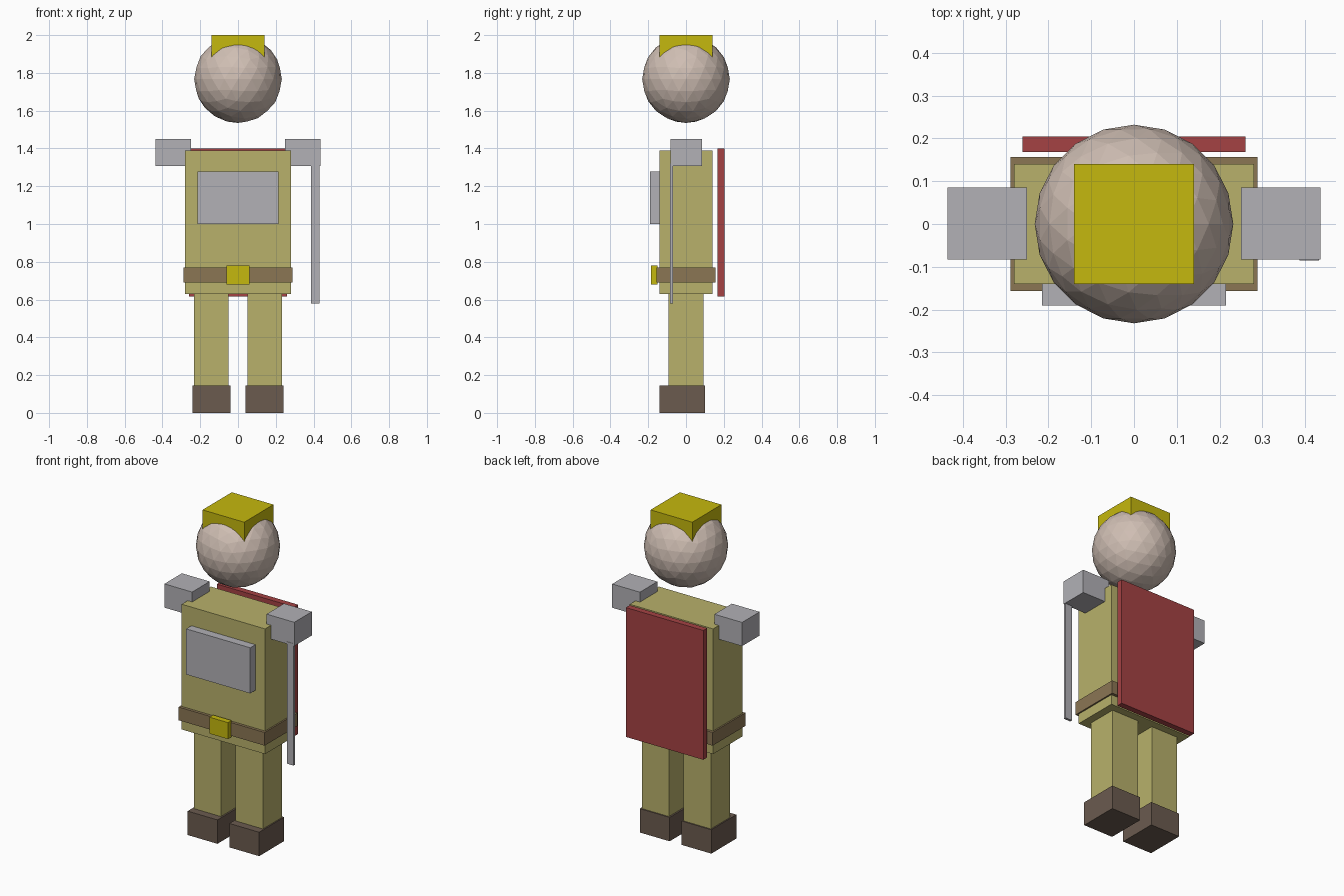
import bpy
import bmesh
from mathutils import Matrix, Vector

cube = bpy.data.objects.get("Cube")
if cube:
    bpy.data.objects.remove(cube, do_unlink=True)


def linear(c):
    c /= 255
    return c / 12.92 if c <= 0.04045 else ((c + 0.055) / 1.055) ** 2.4


def material(name, r, g, b):
    colour = (linear(r), linear(g), linear(b), 1)
    mat = bpy.data.materials.new(name)
    mat.use_nodes = True
    mat.diffuse_color = colour
    bsdf = next(n for n in mat.node_tree.nodes if n.type == 'BSDF_PRINCIPLED')
    bsdf.inputs["Base Color"].default_value = colour
    return mat


khaki = material("khaki cloth", 184, 177, 107)
gold = material("gold", 197, 184, 14)
steel = material("steel", 178, 177, 182)
leather = material("belt leather", 139, 118, 84)
boot_brown = material("boot brown", 107, 91, 79)
red = material("cape red", 165, 66, 68)
skin = material("skin", 207, 190, 179)


def finish(name, bm, mat):
    mesh = bpy.data.meshes.new(name)
    bm.to_mesh(mesh)
    bm.free()
    mesh.materials.append(mat)
    obj = bpy.data.objects.new(name, mesh)
    bpy.context.collection.objects.link(obj)
    return obj


def box(name, mat, x, y, z):
    """Block spanning the given (low, high) range on each axis."""
    low, high = Vector((x[0], y[0], z[0])), Vector((x[1], y[1], z[1]))
    bm = bmesh.new()
    place = Matrix.Translation((low + high) / 2) @ Matrix.Diagonal((high - low).to_4d())
    bmesh.ops.create_cube(bm, size=1, matrix=place)
    return finish(name, bm, mat)


def pair(name, mat, x, y, z):
    """Matching blocks on the left (+x) and right sides."""
    box("left_" + name, mat, x, y, z)
    box("right_" + name, mat, (-x[1], -x[0]), y, z)


# Legs and boots
pair("boot", boot_brown, (0.04, 0.24), (-0.14, 0.10), (0, 0.145))
pair("leg", khaki, (0.05, 0.232), (-0.093, 0.093), (0.14, 0.64))

# Torso, belt and buckle
box("torso", khaki, (-0.28, 0.28), (-0.14, 0.14), (0.63, 1.39))
box("belt", leather, (-0.289, 0.289), (-0.157, 0.157), (0.69, 0.77))
box("belt_buckle", gold, (-0.062, 0.062), (-0.185, -0.15), (0.68, 0.78))

# Armour
box("chest_plate", steel, (-0.215, 0.215), (-0.19, -0.135), (1.0, 1.277))
pair("shoulder_guard", steel, (0.25, 0.436), (-0.083, 0.085), (1.306, 1.45))

# Cape and sword
box("cape", red, (-0.26, 0.26), (0.168, 0.205), (0.615, 1.40))
box("sword_blade", steel, (0.387, 0.432), (-0.085, -0.07), (0.58, 1.32))

# Faceted head and square cap
bm = bmesh.new()
bmesh.ops.create_icosphere(bm, subdivisions=3, radius=0.232,
                           matrix=Matrix.Translation((0, 0, 1.767)))
finish("head", bm, skin)
box("cap", gold, (-0.14, 0.14), (-0.14, 0.14), (1.86, 2.0))
